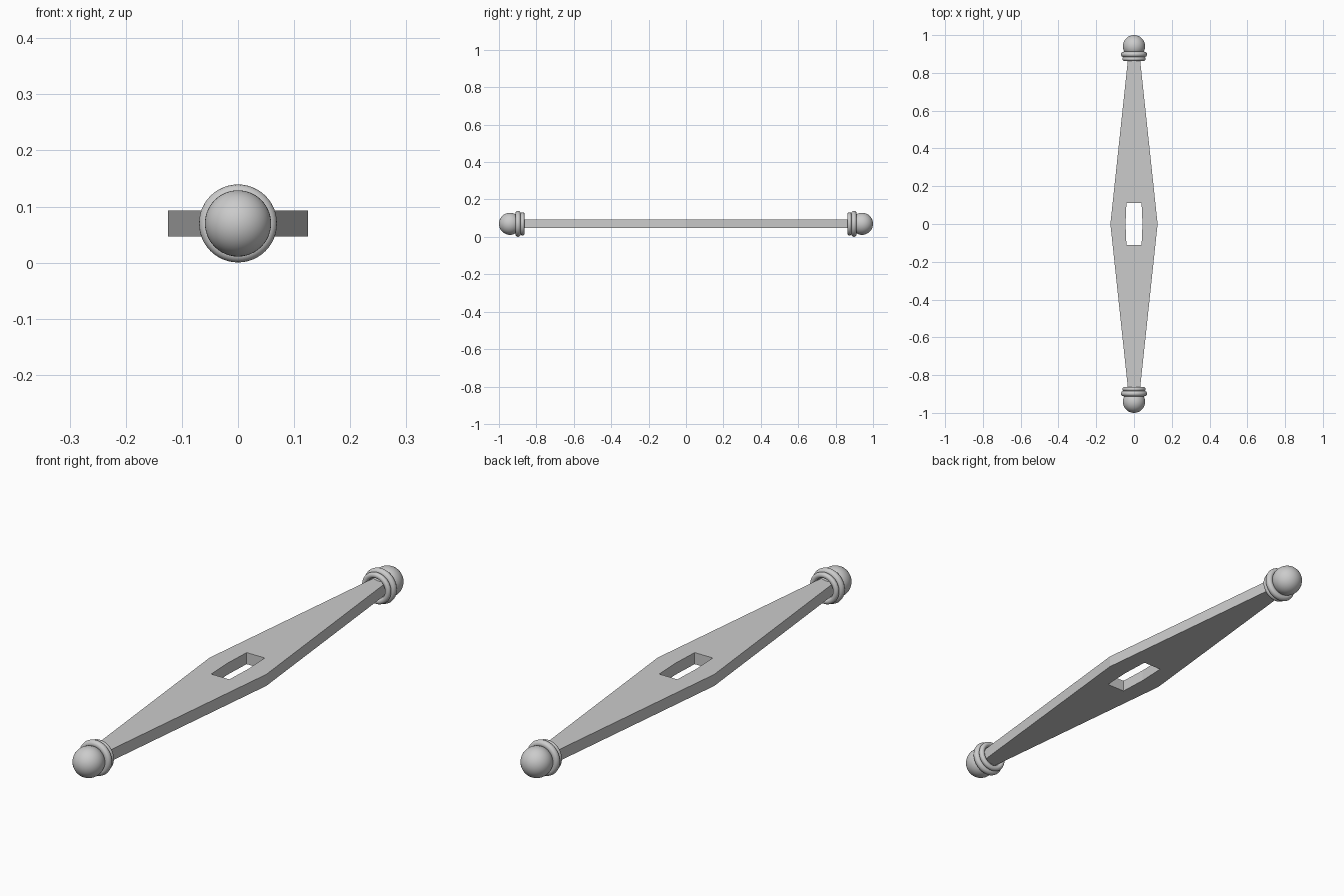
import bpy, bmesh, math

if "Cube" in bpy.data.objects:
    bpy.data.objects.remove(bpy.data.objects["Cube"])

Z = 0.07      # height of the long axis
HALF_T = 0.023

metal = bpy.data.materials.new("grey metal")
metal.diffuse_color = (0.6, 0.6, 0.6, 1)
metal.use_nodes = True
metal.node_tree.nodes["Principled BSDF"].inputs["Base Color"].default_value = metal.diffuse_color


def finish(obj, name, smooth=True):
    obj.name = name
    obj.data.materials.append(metal)
    if smooth:
        bpy.ops.object.shade_smooth_by_angle()


# Tapered bar: closed strip between an outer and a slot outline, plus tapered arms
outer = [(0.125, 0), (0.113, 0.112), (-0.113, 0.112), (-0.125, 0), (-0.113, -0.112), (0.113, -0.112)]
slot = [(0.045, 0), (0.040, 0.112), (-0.040, 0.112), (-0.045, 0), (-0.040, -0.112), (0.040, -0.112)]
TIP_Y, TIP_X = 0.90, 0.029
bm = bmesh.new()


def vert(x, y):
    return bm.verts.new((x, y, -HALF_T))


o = [vert(*p) for p in outer]
s = [vert(*p) for p in slot]
for a, b in ((0, 1), (2, 3), (3, 4), (5, 0)):
    bm.faces.new((o[a], o[b], s[b], s[a]))
for sign, (r, l) in ((1, (1, 2)), (-1, (4, 5))):
    tips = [vert(TIP_X * sign, TIP_Y * sign), vert(-TIP_X * sign, TIP_Y * sign)]
    bm.faces.new((o[r], tips[0], tips[1], o[l], s[l], s[r]))
# give the flat plate its thickness
ext = bmesh.ops.extrude_face_region(bm, geom=bm.faces[:], use_keep_orig=True)
bmesh.ops.translate(bm, vec=(0, 0, 2 * HALF_T),
                    verts=[e for e in ext["geom"] if isinstance(e, bmesh.types.BMVert)])
bmesh.ops.recalc_face_normals(bm, faces=bm.faces[:])
mesh = bpy.data.meshes.new("tapered_bar")
bm.to_mesh(mesh)
bm.free()
bar = bpy.data.objects.new("tapered_bar", mesh)
bar.location.z = Z
bpy.context.collection.objects.link(bar)
finish(bar, "tapered_bar", smooth=False)

# Ball knob and two collar rings on each end
for side, label in ((-1, "front"), (1, "back")):
    rot = (math.pi / 2, 0, 0)
    bpy.ops.mesh.primitive_uv_sphere_add(segments=48, ring_count=24, radius=0.059,
                                         location=(0, side * 0.941, Z), rotation=rot)
    finish(bpy.context.object, label + "_ball")
    for y, major, minor, part in ((0.898, 0.0555, 0.014, "_large_ring"),
                                  (0.874, 0.051, 0.011, "_small_ring")):
        bpy.ops.mesh.primitive_torus_add(major_segments=48, minor_segments=16,
                                         major_radius=major, minor_radius=minor,
                                         location=(0, side * y, Z), rotation=rot)
        finish(bpy.context.object, label + part)
